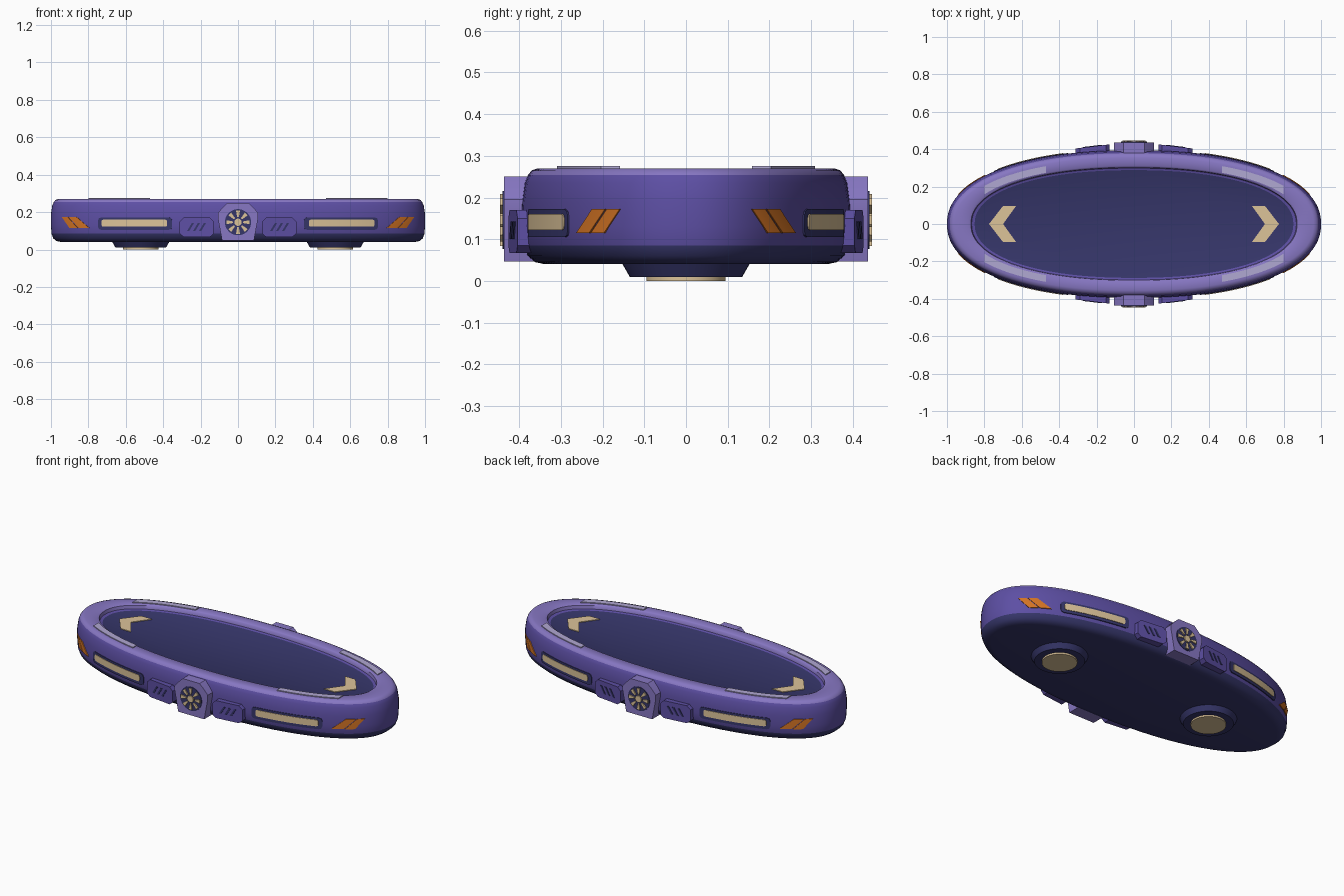
import bpy, bmesh, math
from mathutils import Vector

if "Cube" in bpy.data.objects:
    bpy.data.objects.remove(bpy.data.objects["Cube"])

A, B, N = 1.0, 0.395, 2.2          # half length, half width, roundness of the board


def material(name, r, g, b):
    m = bpy.data.materials.new(name)
    lin = [((c / 255 + 0.055) / 1.055) ** 2.4 for c in (r, g, b)]
    m.diffuse_color = (*lin, 1)
    m.use_nodes = True
    m.node_tree.nodes["Principled BSDF"].inputs["Base Color"].default_value = m.diffuse_color
    return m


PURPLE = material("purple", 93, 79, 164)
LAVENDER = material("lavender", 135, 119, 195)
NAVY = material("navy", 54, 54, 106)
CREAM = material("cream", 220, 195, 153)
ORANGE = material("orange", 212, 116, 36)
PALE = material("pale_lilac", 176, 168, 210)
ALL4 = [(1, 1), (-1, 1), (1, -1), (-1, -1)]
ENDS = [(1, 1), (-1, 1)]
SIDES = [(1, 1), (1, -1)]


def finish(name, bm, mats, angle):
    bmesh.ops.recalc_face_normals(bm, faces=bm.faces[:])
    me = bpy.data.meshes.new(name)
    bm.to_mesh(me)
    bm.free()
    for m in mats:
        me.materials.append(m)
    ob = bpy.data.objects.new(name, me)
    bpy.context.collection.objects.link(ob)
    bpy.ops.object.select_all(action='DESELECT')
    ob.select_set(True)
    bpy.context.view_layer.objects.active = ob
    bpy.ops.object.shade_smooth_by_angle(angle=math.radians(angle))
    return ob


def spow(v, p):
    return math.copysign(abs(v) ** p, v)


def rings(name, profile, mats, rule=None, centres=(0,), n=2.0, seg=48, angle=35):
    """Stack of oval rings (half x, half y, z), capped at both ends."""
    bm = bmesh.new()
    for cx in centres:
        loops = []
        for a, b, z in profile:
            loops.append([bm.verts.new((cx + a * spow(math.cos(t), 2 / n),
                                        b * spow(math.sin(t), 2 / n), z))
                          for t in (2 * math.pi * i / seg for i in range(seg))])
        bm.faces.new(loops[0])
        bm.faces.new(loops[-1])
        for k, (lo, hi) in enumerate(zip(loops, loops[1:])):
            for i in range(seg):
                j = (i + 1) % seg
                f = bm.faces.new((lo[i], lo[j], hi[j], hi[i]))
                f.material_index = rule(k) if rule else 0
    return finish(name, bm, mats, angle)


def plates(name, bands, place, w0, w1, mat, mirrors, angle=30):
    """Plates made of columns (low point, high point), placed on a surface."""
    bm = bmesh.new()
    for sx, sy in mirrors:
        for cols in bands:
            rows = []
            for lo, hi in cols:
                row = []
                for p, w in ((lo, w0), (hi, w0), (hi, w1), (lo, w1)):
                    v = place(p[0], p[1], w)
                    row.append(bm.verts.new((v.x * sx, v.y * sy, v.z)))
                rows.append(row)
            bm.faces.new(rows[0])
            bm.faces.new(rows[-1])
            for r, s in zip(rows, rows[1:]):
                for i in range(4):
                    j = (i + 1) % 4
                    bm.faces.new((r[i], r[j], s[j], s[i]))
    return finish(name, bm, [mat], angle)


# Placement rules: (u, v, outward offset) -> position
def oval_y(x, a=A, b=B):
    return b * (1 - (x / a) ** N) ** (1 / N)


def wall(x, y, z, w):
    nrm = Vector((x ** (N - 1) / A ** N, -(y ** (N - 1)) / B ** N, 0)).normalized()
    return Vector((x, -y, z)) + nrm * w


def wall_by_x(x, z, w):
    return wall(x, oval_y(x), z, w)


def wall_by_y(y, z, w):
    return wall(A * (1 - (y / B) ** N) ** (1 / N), y, z, w)


def flat_top(x, y, w):
    return Vector((x, y, w))


def front(x, z, w):
    return Vector((x, -w, z))


def pad_front(x, z, w):
    return Vector((x, -(0.415 - 0.12 * (abs(x) - 0.22) + w), z))


def lerp(a, b, n):
    return [a + (b - a) * i / n for i in range(n + 1)]


# Board body with raised rim and sunken deck
body = [(0.945, 0.338, 0.04), (0.97, 0.362, 0.045), (0.988, 0.38, 0.06),
        (0.997, 0.391, 0.085), (1.0, 0.395, 0.13), (1.0, 0.394, 0.19),
        (0.993, 0.387, 0.235), (0.985, 0.379, 0.254), (0.976, 0.37, 0.265),
        (0.96, 0.355, 0.27), (0.888, 0.31, 0.27), (0.872, 0.302, 0.264),
        (0.868, 0.299, 0.245), (0.852, 0.288, 0.24)]
board = rings("board_body", body, [NAVY, PURPLE, LAVENDER],
              lambda k: 0 if k < 3 else 1 if k < 7 or k == 12 else 2,
              n=N, seg=128, angle=50)

# Hover pods underneath
rings("hover_pods", [(0.135, 0.135, 0.01), (0.155, 0.155, 0.045)], [NAVY], centres=(-0.52, 0.52))
rings("pod_glow_discs", [(0.095, 0.095, 0.0), (0.095, 0.095, 0.012)], [CREAM],
      centres=(-0.52, 0.52))

# Deck arrows
arrow = [((0.63, s * 0.097), (0.70, s * 0.097)) if s else ((0.70, 0), (0.775, 0))
         for s in (1, 0, -1)]
plates("deck_arrows", [arrow], flat_top, 0.236, 0.244, CREAM, ENDS)

# Pale strips on the rim
strip = [((x, oval_y(x, 0.90, 0.31)), (x, oval_y(x, 0.95, 0.345)))
         for x in lerp(0.47, 0.80, 12)]
plates("rim_strips", [strip], flat_top, 0.266, 0.275, PALE, ALL4)


# Long side lights in dark surrounds
def slot(x0, x1, z0, z1, r):
    cols = []
    for x in [x0, x0 + r * 0.3] + lerp(x0 + r, x1 - r, 10) + [x1 - r * 0.3, x1]:
        d = max(0.0, r - min(x - x0, x1 - x)) / r
        cut = r * (1 - math.sqrt(max(0.0, 1 - d * d)))
        cols.append(((x, z0 + cut), (x, z1 - cut)))
    return cols


plates("light_surrounds", [slot(0.352, 0.748, 0.105, 0.172, 0.018)],
       wall_by_x, -0.01, 0.003, NAVY, ALL4)
plates("side_lights", [slot(0.378, 0.728, 0.122, 0.16, 0.01)],
       wall_by_x, -0.01, 0.006, CREAM, ALL4)

# Slanted orange stripes near the ends
stripes = [[((y, 0.115), (y - 0.038, 0.173)) for y in lerp(y0, y0 - 0.031, 4)]
           for y0 in (0.26, 0.225)]
plates("end_stripes", stripes, wall_by_y, -0.008, 0.004, ORANGE, ALL4)

# Side pads with slanted vents
pad = [((0.13, 0.085), (0.13, 0.15)), ((0.15, 0.067), (0.15, 0.17)),
       ((0.29, 0.067), (0.29, 0.17)), ((0.312, 0.085), (0.312, 0.15))]
plates("side_pads", [pad], pad_front, -0.07, 0.0, PURPLE, ALL4)
vents = [[((x - 0.018, 0.1), (x + 0.008, 0.143)), ((x - 0.006, 0.1), (x + 0.02, 0.143))]
         for c in (-0.222, 0.222) for x in (c - 0.032, c, c + 0.032)]
plates("pad_vents", vents, pad_front, -0.003, 0.003, NAVY, SIDES)

# Central hub housings
hub = [((-0.108, 0.17), (-0.108, 0.195)), ((-0.085, 0.047), (-0.085, 0.222)),
       ((-0.055, 0.047), (-0.055, 0.25))]
hub += [((-lo[0], lo[1]), (-hi[0], hi[1])) for lo, hi in reversed(hub)]
plates("hub_housings", [hub], front, 0.35, 0.437, LAVENDER, SIDES)


# Fans on the hubs
HZ = 0.146


def disc(r, n):
    ts = [math.pi * (i + 0.5) / n for i in range(n)]
    return [((-r * math.cos(t), HZ - r * math.sin(t)),
             (-r * math.cos(t), HZ + r * math.sin(t))) for t in ts]


plates("fan_discs", [disc(0.07, 14)], front, 0.43, 0.440, NAVY, SIDES)


def polar(r, t):
    return (r * math.cos(t), HZ + r * math.sin(t))


blades = [[(polar(0.027, t - 0.16), polar(0.063, t - 0.17)),
           (polar(0.027, t + 0.16), polar(0.063, t + 0.17))]
          for t in (math.pi * k / 4 for k in range(8))]
plates("fan_blades", blades + [disc(0.02, 6)], front, 0.437, 0.446, CREAM, SIDES)
